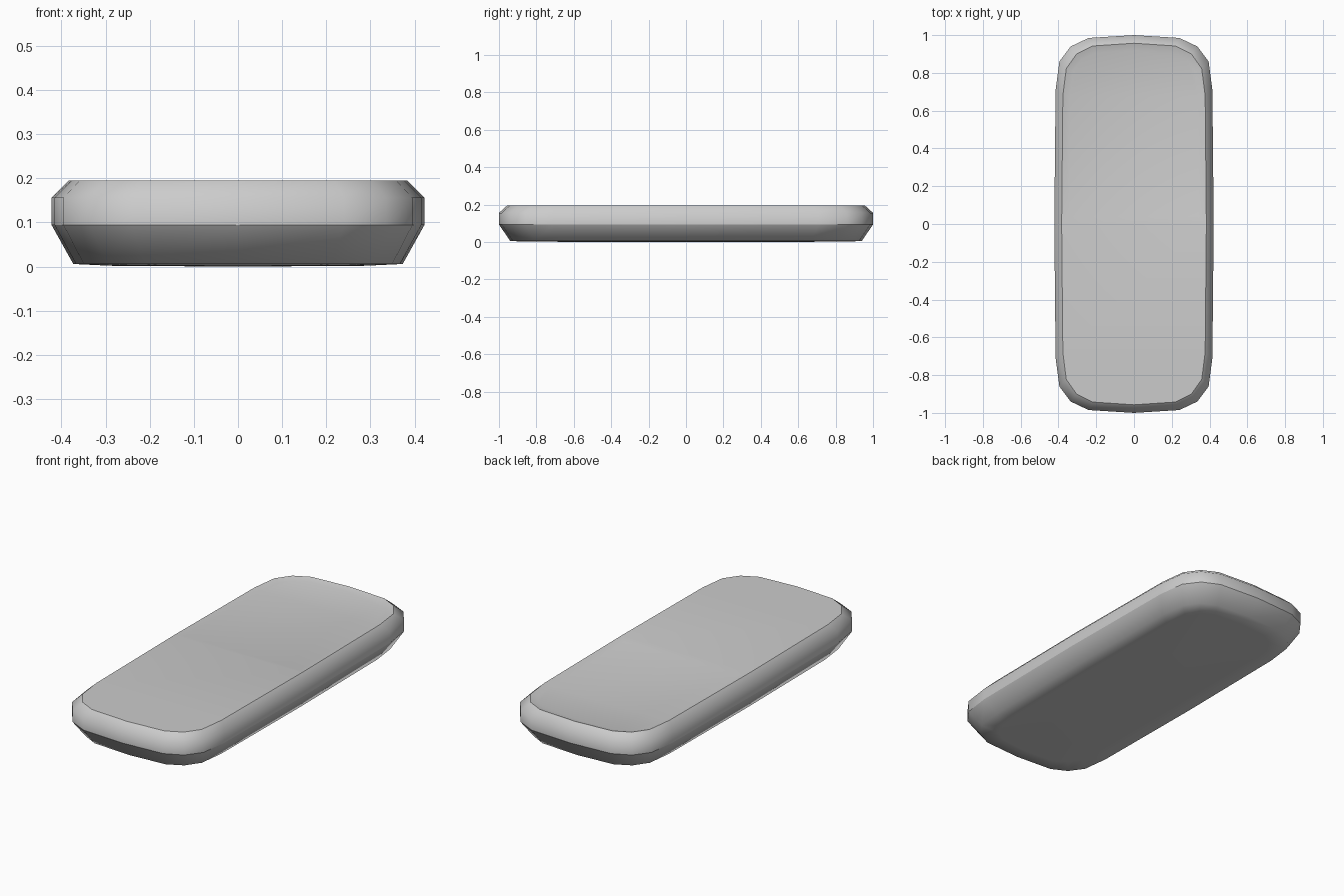
import bpy, bmesh

if "Cube" in bpy.data.objects:
    bpy.data.objects.remove(bpy.data.objects["Cube"])

# Quarter outline of the body, from right side middle to far end
quarter = [(0.422, 0.0), (0.415, 0.71), (0.395, 0.86), (0.335, 0.94), (0.24, 0.985), (0.0, 1.0)]
half = quarter + [(-x, y) for x, y in quarter[-2::-1]]
outline = half + [(-x, -y) for x, y in half[1:-1]]
n = len(outline)
SIDE_SEAM, RIM = 0.094, 0.195

bm = bmesh.new()


def ring(sx, sy, z):
    return [bm.verts.new((x * sx, y * sy, z)) for x, y in outline]


def bridge(a, b):
    for i in range(n):
        j = (i + 1) % n
        bm.faces.new((a[i], a[j], b[j], b[i]))


# Stacked cross-sections: flat back, flared underside, upright side, bevelled rim
sections = [(0.29, 0.86, 0.002), (0.373, 0.94, 0.006), (0.422, 1.0, SIDE_SEAM),
            (0.422, 1.0, 0.156), (0.383, 0.957, RIM)]
rings = [ring(w / 0.422, l, z) for w, l, z in sections]
for a, b in zip(rings, rings[1:]):
    bridge(a, b)

# Slightly domed back
centre = bm.verts.new((0, 0, 0))
for i in range(n):
    bm.faces.new((rings[0][(i + 1) % n], rings[0][i], centre))

# Front face: keypad half and screen half
top = rings[-1]
h = len(half)
screen = bm.faces.new(top[:h])
bm.faces.new(top[h - 1:] + top[:1])

# Shallow recessed screen
bm.normal_update()
bmesh.ops.inset_region(bm, faces=[screen], thickness=0.038, depth=-0.01, use_even_offset=True)
bmesh.ops.recalc_face_normals(bm, faces=bm.faces[:])

# Smooth shading with crisp seams at the lower side and front rim
for f in bm.faces:
    f.smooth = True
for e in bm.edges:
    a, b = (v.co for v in e.verts)
    on_seam = any(abs(a.z - z) < 1e-4 and abs(b.z - z) < 1e-4 for z in (SIDE_SEAM, RIM))
    across = abs(a.y) < 1e-4 and abs(b.y) < 1e-4
    e.smooth = not on_seam or across

mesh = bpy.data.meshes.new("phone_body")
bm.to_mesh(mesh)
bm.free()
body = bpy.data.objects.new("phone_body", mesh)
bpy.context.collection.objects.link(body)
